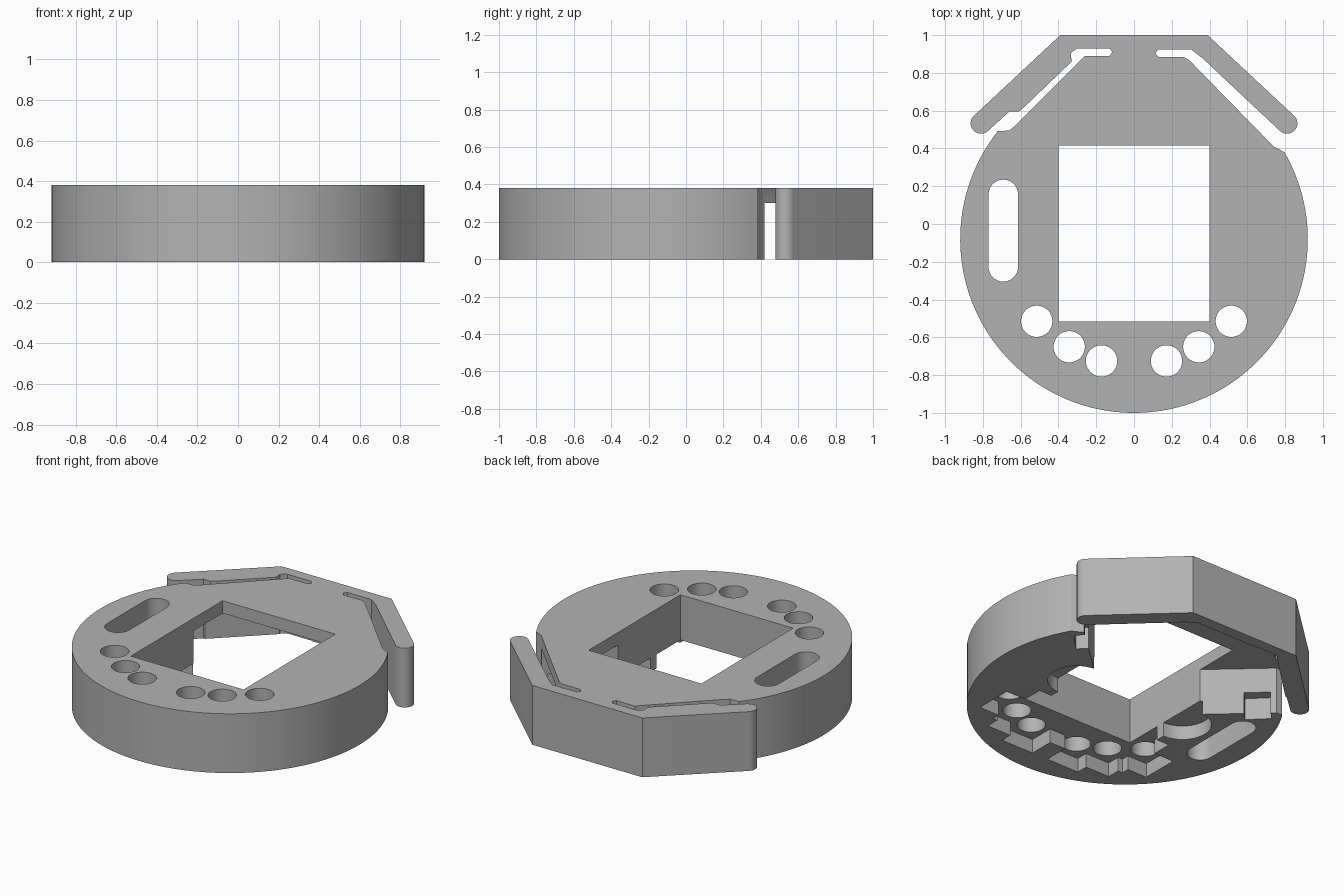
import bpy, bmesh
from math import cos, sin, radians, pi

HEIGHT = 0.38
PLATE_UNDERSIDE = 0.30
POCKET_DEPTH = 0.09

cube = bpy.data.objects.get("Cube")
if cube:
    bpy.data.objects.remove(cube, do_unlink=True)

grey = bpy.data.materials.new("plain_grey")
grey.use_nodes = True
grey.diffuse_color = (0.45, 0.45, 0.45, 1)
grey.node_tree.nodes["Principled BSDF"].inputs["Base Color"].default_value = (0.45, 0.45, 0.45, 1)


def arc(cx, cy, r, start, end, n):
    angles = [radians(start + (end - start) * i / n) for i in range(n + 1)]
    return [(cx + r * cos(a), cy + r * sin(a)) for a in angles]


def mirror(points):
    return [(-x, y) for x, y in reversed(points)]


def prism(name, points, z0, z1):
    bm = bmesh.new()
    face = bm.faces.new([bm.verts.new((x, y, z0)) for x, y in points])
    out = bmesh.ops.extrude_face_region(bm, geom=[face])
    top = [v for v in out["geom"] if isinstance(v, bmesh.types.BMVert)]
    bmesh.ops.translate(bm, verts=top, vec=(0, 0, z1 - z0))
    bmesh.ops.recalc_face_normals(bm, faces=bm.faces)
    mesh = bpy.data.meshes.new(name)
    bm.to_mesh(mesh)
    bm.free()
    ob = bpy.data.objects.new(name, mesh)
    bpy.context.collection.objects.link(ob)
    mesh.materials.append(grey)
    return ob


def rect(x0, x1, y0, y1):
    return [(x0, y0), (x1, y0), (x1, y1), (x0, y1)]


# Round body with two spring arms separated by narrow slots
left_slot = [(-.66, .495), (-.63, .52), (-.60, .55), (-.26, .89), (-.13, .89), (-.115, .91),
             (-.13, .93), (-.30, .93), (-.335, .905), (-.33, .86), (-.58, .62),
             (-.61, .595), (-.66, .595)]
right_slot = [(.36, .88), (.30, .925), (.13, .925), (.112, .905), (.13, .885),
              (.26, .885), (.29, .87), (.74, .41)]
outline = (arc(0, -.08, .92, 30, -218.4, 120) + left_slot
           + arc(-.81, .533, .055, -45, -226, 14) + [(-.39, 1), (.39, 1)]
           + arc(.81, .533, .055, 46, -135, 14) + right_slot)
body = prism("ring_body", outline, 0, HEIGHT)

cutters = []


def cut(name, points, z1=HEIGHT + .1):
    ob = prism(name, points, -.1, z1)
    ob.hide_render = True
    cutters.append(ob)


# Openings that go right through
cut("square_opening", rect(-.4, .4, -.515, .415))
cut("long_slot", arc(-.692, .157, .078, 0, 180, 16) + arc(-.692, -.227, .078, 180, 360, 16))
holes = [(.172, -.725), (.343, -.65), (.515, -.515)]
for side in (-1, 1):
    for x, y in holes:
        cut("round_hole", arc(side * x, y, .083, 0, 350, 35))

# Deep recess under the back plate, open behind the arms
half = [(.39, .11), (.73, .42), (.87, .42), (.755, .495), (.33, .9), (.3, .925)]
cut("back_recess", half + mirror(half), PLATE_UNDERSIDE)

# Shallow pockets in the underside
cut("wire_channel", rect(-.49, .49, -.69, -.27), POCKET_DEPTH)
for side in (-1, 1):
    for x, y in holes:
        cut("square_pocket", rect(side * x - .115, side * x + .115, y - .125, y + .115), POCKET_DEPTH)
    cut("round_pocket", arc(side * .4, -.04, .17, 0, 350, 35), POCKET_DEPTH)
    cut("wall_notch", arc(side * .64, .35, .11, 0, 270, 3), .14)

for ob in cutters:
    mod = body.modifiers.new(ob.name, 'BOOLEAN')
    mod.operation = 'DIFFERENCE'
    mod.solver = 'EXACT'
    mod.object = ob

# Bake the cuts and remove the cutters
depsgraph = bpy.context.evaluated_depsgraph_get()
result = bpy.data.meshes.new_from_object(body.evaluated_get(depsgraph))
body.modifiers.clear()
body.data = result
for ob in cutters:
    bpy.data.objects.remove(ob, do_unlink=True)

for ob in bpy.context.selected_objects:
    ob.select_set(False)
body.select_set(True)
bpy.context.view_layer.objects.active = body
bpy.ops.object.shade_smooth_by_angle(angle=pi / 6)
